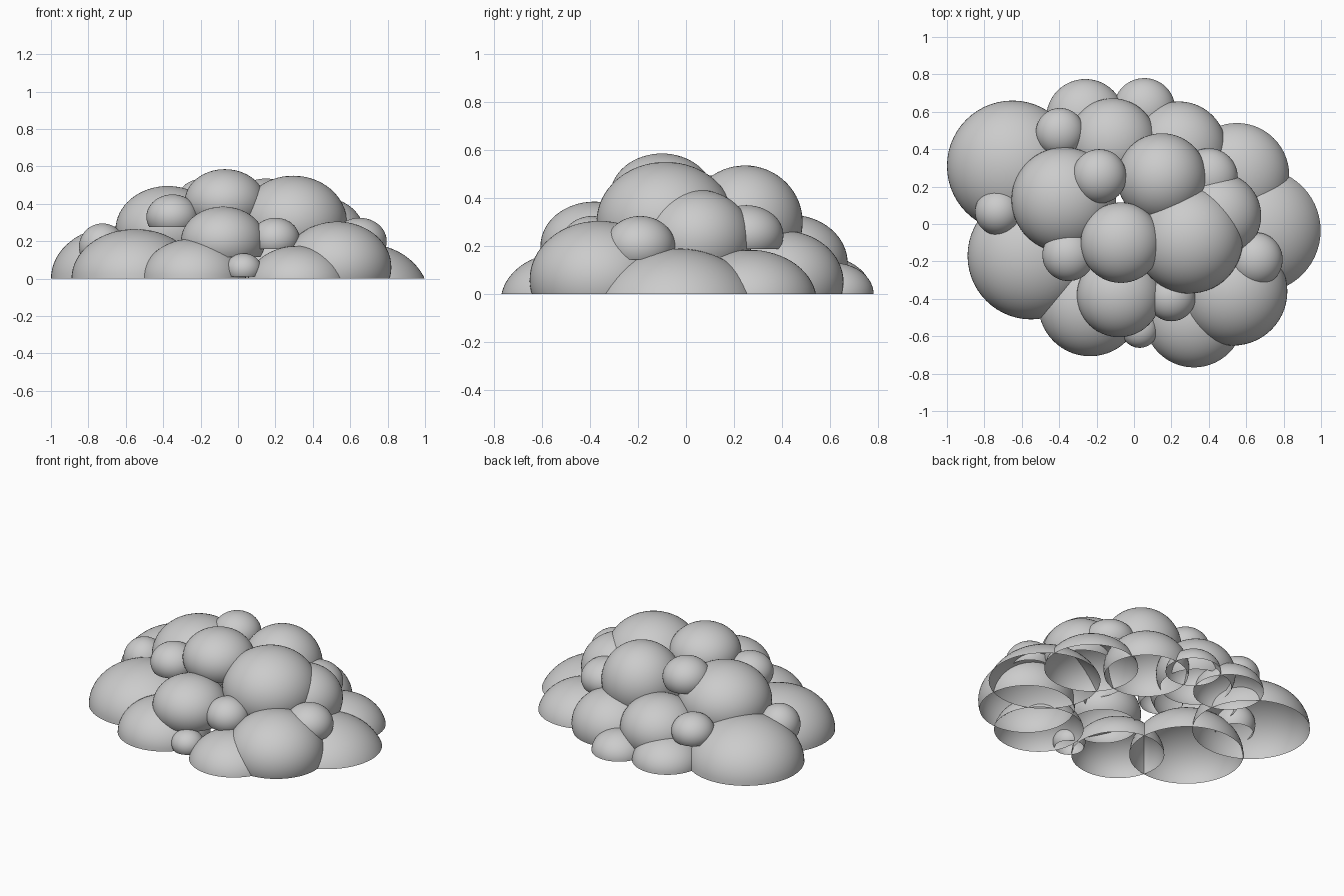
import bpy, bmesh
from mathutils import Matrix


def bubble(name, x, y, z, r, h):
    """Flattened open dome, trimmed below its middle and never below the ground."""
    bm = bmesh.new()
    bmesh.ops.create_uvsphere(bm, u_segments=56, v_segments=32, radius=1)
    bm.transform(Matrix.Translation((x, y, z)) @ Matrix.Diagonal((r, r, h, 1)))
    cut = max(0.0, z - 0.45 * h)
    bmesh.ops.bisect_plane(bm, geom=bm.verts[:] + bm.edges[:] + bm.faces[:], dist=1e-5,
                           plane_co=(0, 0, cut), plane_no=(0, 0, 1), clear_inner=True)
    for f in bm.faces:
        f.smooth = True
    me = bpy.data.meshes.new(name)
    bm.to_mesh(me)
    bm.free()
    bpy.context.collection.objects.link(bpy.data.objects.new(name, me))


# each bubble: x, y, centre height, radius, half height
groups = {
    # wide domes resting on the ground
    "base_bubble": [
        (-.65, .31, 0, .35, .28), (-.55, -.17, 0, .34, .265),
        (-.235, -.43, 0, .277, .215), (.32, -.5, -.03, .27, .205),
        (.53, -.36, .06, .29, .245), (.665, -.035, -.1, .355, .29),
        (.55, .26, -.03, .283, .215), (.24, .4, .05, .255, .215),
        (-.26, .565, 0, .21, .16), (.055, .615, 0, .165, .13)],
    # large domes forming the heap
    "upper_bubble": [
        (.295, -.085, .3, .287, .25), (-.07, -.1, .41, .215, .175),
        (.15, .245, .3, .24, .235), (-.375, .13, .26, .28, .235),
        (-.08, -.38, .2, .225, .185), (.45, .045, .23, .23, .205),
        (-.115, .435, .13, .237, .2)],
    # small ones filling the creases
    "small_bubble": [
        (-.185, .255, .41, .145, .125), (-.35, -.165, .33, .14, .12),
        (.2, -.39, .21, .13, .115), (.03, -.565, .05, .097, .085),
        (.65, -.19, .2, .145, .125), (.4, .25, .245, .155, .125),
        (-.395, .49, .2, .13, .11), (-.725, .065, .17, .125, .125)],
}
for name, items in groups.items():
    for i, p in enumerate(items, 1):
        bubble(f"{name}_{i}", *p)
